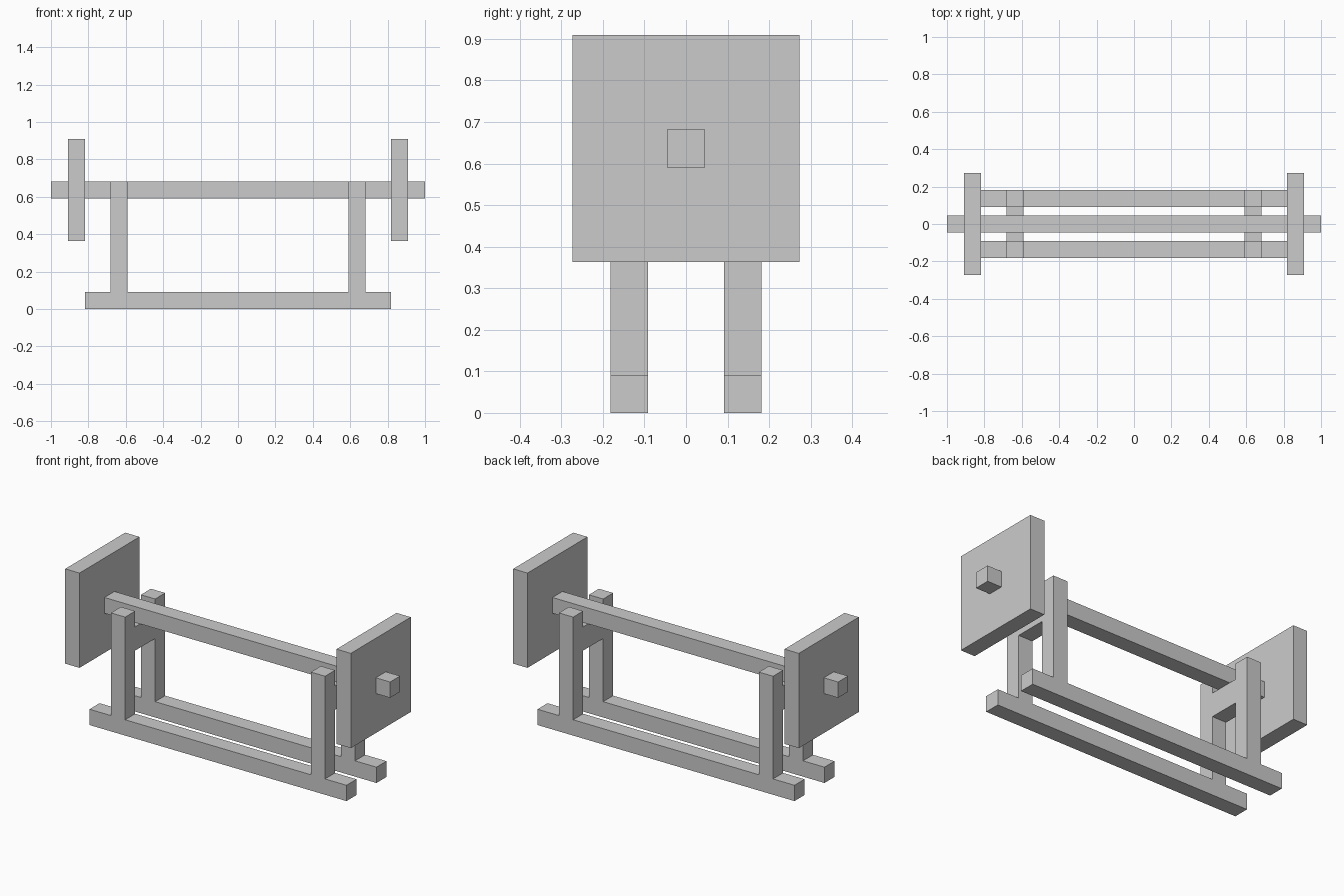
import bpy

if "Cube" in bpy.data.objects:
    bpy.data.objects.remove(bpy.data.objects["Cube"])

U = 1 / 11  # design module


def box(name, x, y, z):
    """Axis-aligned box from (min, max) ranges given in modules."""
    ranges = (x, y, z)
    bpy.ops.mesh.primitive_cube_add(size=1, location=[(a + b) / 2 * U for a, b in ranges])
    ob = bpy.context.object
    ob.name = name
    ob.scale = [(b - a) * U for a, b in ranges]
    bpy.ops.object.transform_apply(location=False, rotation=False, scale=True)
    return ob


def span(a, b, sign):
    return tuple(sorted((a * sign, b * sign)))


# Long axle through both end plates
box("axle", (-11, 11), (-0.5, 0.5), (6.5, 7.5))

# Floor rails, front and back
for sy, depth in ((-1, "front"), (1, "back")):
    box(f"{depth}_floor_rail", (-9, 9), span(1, 2, sy), (0, 1))

for sx, side in ((-1, "left"), (1, "right")):
    # Square end plate
    box(f"{side}_end_plate", span(9, 10, sx), (-3, 3), (4, 10))
    # Cross brace carrying the axle
    box(f"{side}_cross_brace", span(6.5, 7.5, sx), (-1, 1), (5, 6.5))
    # Upright posts
    for sy, depth in ((-1, "front"), (1, "back")):
        box(f"{depth}_{side}_post", span(6.5, 7.5, sx), span(1, 2, sy), (1, 7.5))
